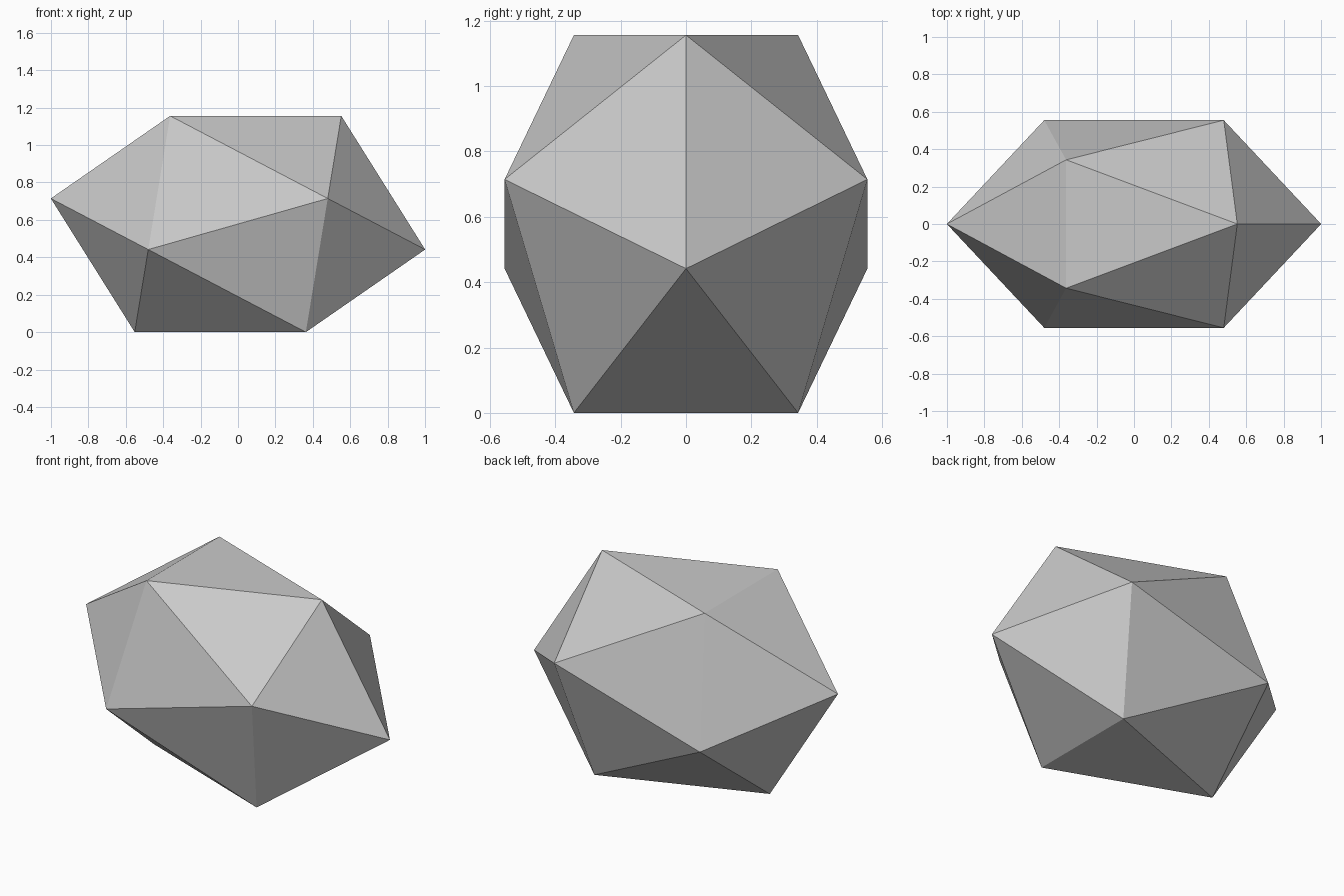
import bpy
import bmesh
import math
from mathutils import Vector

default_cube = bpy.data.objects.get("Cube")
if default_cube:
    bpy.data.objects.remove(default_cube, do_unlink=True)

# One plain grey
grey = bpy.data.materials.new("stone_grey")
grey.use_nodes = True
colour = (0.59, 0.59, 0.59, 1.0)
grey.diffuse_color = colour
grey.node_tree.nodes["Principled BSDF"].inputs["Base Color"].default_value = colour

# Proportions of the stretched, slightly leaning icosahedron
HALF_HEIGHT = 0.578
LONG, SHORT = 0.987, 0.641
LEAN = -0.1
GOLDEN = (math.sqrt(5) - 1) / 2
centre = Vector((0, 0, HALF_HEIGHT))


def triangle_ring(radius, height, turn):
    """Three corners of one horizontal triangle, relative to the centre."""
    for i in range(3):
        angle = turn + i * math.tau / 3
        yield Vector((LONG * radius * math.cos(angle) + LEAN * height,
                      SHORT * radius * math.sin(angle), height))


# Upper corners, each mirrored through the centre, then wrapped in flat faces
bm = bmesh.new()
upper = list(triangle_ring(GOLDEN, HALF_HEIGHT, 0))
upper += triangle_ring(1, HALF_HEIGHT * GOLDEN ** 3, math.pi)
for corner in upper:
    bm.verts.new(centre + corner)
    bm.verts.new(centre - corner)
bmesh.ops.convex_hull(bm, input=bm.verts[:])
bmesh.ops.recalc_face_normals(bm, faces=bm.faces[:])

mesh = bpy.data.meshes.new("faceted_stone")
bm.to_mesh(mesh)
bm.free()
mesh.materials.append(grey)
stone = bpy.data.objects.new("faceted_stone", mesh)
bpy.context.collection.objects.link(stone)
